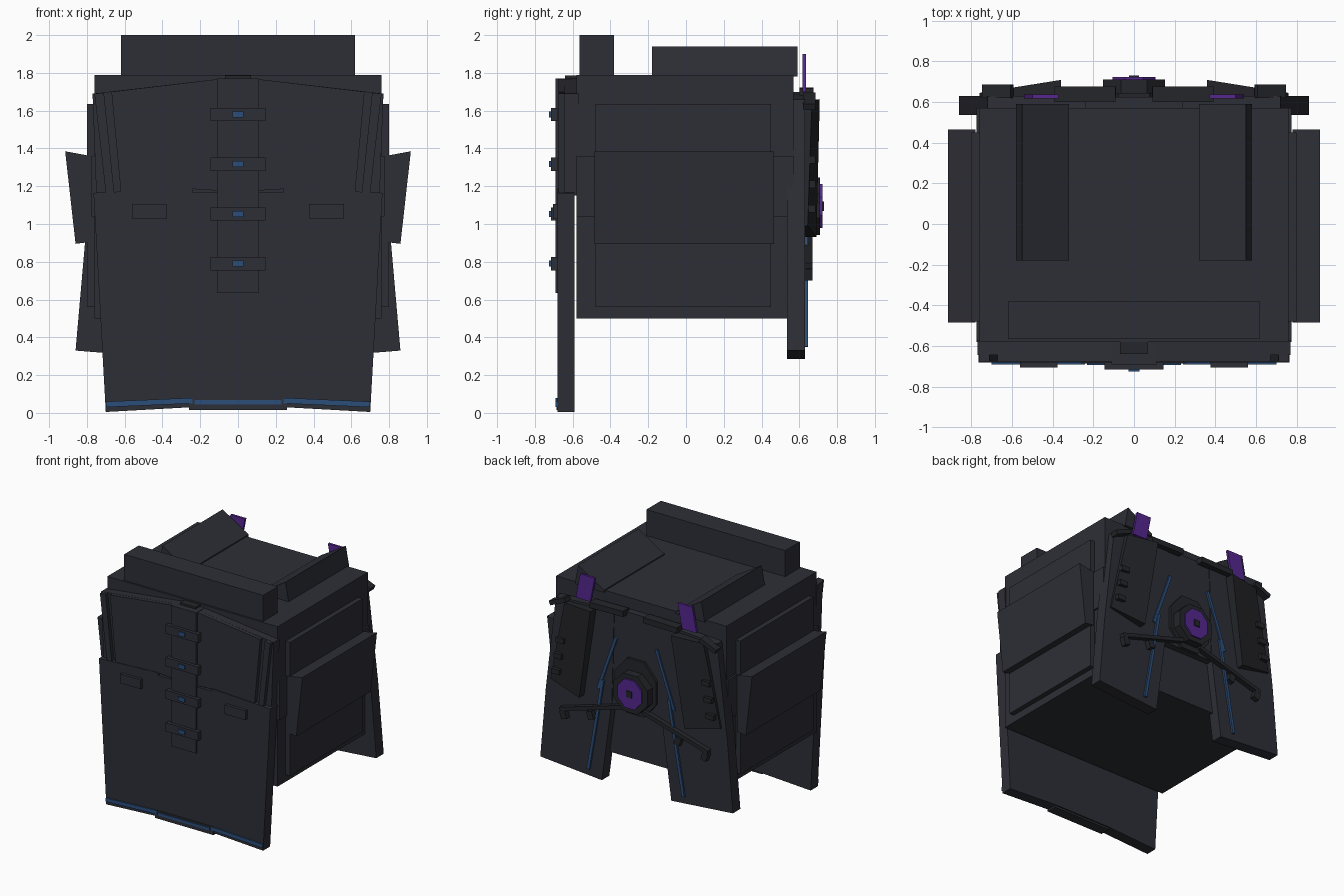
import bpy, bmesh
from math import cos, sin, pi, hypot

cube = bpy.data.objects.get("Cube")
if cube:
    bpy.data.objects.remove(cube)


def material(name, rgb):
    m = bpy.data.materials.new(name)
    m.use_nodes = True
    m.diffuse_color = (*rgb, 1)
    m.node_tree.nodes["Principled BSDF"].inputs["Base Color"].default_value = (*rgb, 1)
    return m


SLATE = material("slate", (0.027, 0.028, 0.037))
CHARCOAL = material("charcoal", (0.018, 0.019, 0.023))
BLUE = material("blue", (0.024, 0.074, 0.19))
PURPLE = material("purple", (0.09, 0.02, 0.27))


def prism(name, pts, y0, y1, mat=SLATE):
    """Extrude an x-z outline from y0 to y1; y1 may be a function of x."""
    far = y1 if callable(y1) else lambda x: y1
    bm = bmesh.new()
    a = [bm.verts.new((x, y0, z)) for x, z in pts]
    b = [bm.verts.new((x, far(x), z)) for x, z in pts]
    bm.faces.new(a)
    bm.faces.new(b[::-1])
    n = len(pts)
    for i in range(n):
        j = (i + 1) % n
        bm.faces.new((a[i], b[i], b[j], a[j]))
    bmesh.ops.recalc_face_normals(bm, faces=bm.faces)
    me = bpy.data.meshes.new(name)
    bm.to_mesh(me)
    bm.free()
    me.materials.append(mat)
    ob = bpy.data.objects.new(name, me)
    bpy.context.collection.objects.link(ob)
    return ob


def box(name, x0, x1, y0, y1, z0, z1, mat=SLATE):
    return prism(name, [(x0, z0), (x1, z0), (x1, z1), (x0, z1)], y0, y1, mat)


def pair(name, pts, y0, y1, mat=SLATE):
    """The same part on the left (+x) and the right (-x)."""
    for side, s in (("left", 1), ("right", -1)):
        prism(f"{side}_{name}", [(s * x, z) for x, z in pts], y0, y1, mat)


def rect(x0, x1, z0, z1):
    return [(x0, z0), (x1, z0), (x1, z1), (x0, z1)]


def bar(p, q, w):
    """Outline of a straight strip of width w from p to q."""
    dx, dz = q[0] - p[0], q[1] - p[1]
    k = w / 2 / hypot(dx, dz)
    nx, nz = -dz * k, dx * k
    return [(p[0] + nx, p[1] + nz), (q[0] + nx, q[1] + nz),
            (q[0] - nx, q[1] - nz), (p[0] - nx, p[1] - nz)]


def octagon(rx, rz, cz):
    return [(rx * cos(pi / 8 + i * pi / 4), cz + rz * sin(pi / 8 + i * pi / 4)) for i in range(8)]


# Main body and top
box("body", -0.76, 0.76, -0.58, 0.57, 0.5, 1.79)
box("body_band", -0.775, 0.775, -0.58, 0.57, 1.04, 1.36)
box("front_top_bar", -0.62, 0.62, -0.565, -0.38, 1.78, 2.0)
pair("top_rail", [(0.32, 1.78), (0.32, 1.80), (0.55, 1.94), (0.58, 1.78)], -0.18, 0.59)

# Side panels and tilted pouches
pair("side_panel", rect(0.75, 0.80, 0.56, 1.635), -0.48, 0.45)
pair("side_pouch", [(0.78, 1.36), (0.915, 1.385), (0.86, 0.895), (0.78, 0.905)], -0.485, 0.465)

# Front lower plate
prism("front_lower_plate",
      [(-0.70, 0.005), (-0.25, 0.03), (0.25, 0.03), (0.70, 0.005), (0.765, 1.165),
       (0.24, 1.19), (0.24, 1.17), (-0.24, 1.17), (-0.24, 1.19), (-0.765, 1.165)],
      -0.68, -0.59)
box("front_hem", -0.26, 0.26, -0.685, -0.6, 0.015, 0.08)
box("front_hem_stripe", -0.23, 0.23, -0.692, -0.685, 0.045, 0.068, BLUE)
pair("hem_stripe", [(0.24, 0.05), (0.70, 0.03), (0.70, 0.06), (0.24, 0.08)], -0.69, -0.68, BLUE)

# Front upper plate with raised panel and edge strips
pair("front_upper_plate", [(0, 1.15), (0.75, 1.15), (0.77, 1.69), (0.08, 1.77), (0, 1.77)],
     -0.645, -0.57)
pair("front_raised_panel", [(0, 1.17), (0.24, 1.185), (0.62, 1.165), (0.67, 1.70),
                            (0.08, 1.77), (0, 1.77)], -0.675, -0.64)
pair("front_edge_strip", [(0.655, 1.165), (0.70, 1.165), (0.76, 1.69), (0.71, 1.695)],
     -0.675, -0.64)
pair("front_tab", rect(0.375, 0.56, 1.03, 1.105), -0.705, -0.675)

# Front spine and its clips
box("front_spine", -0.11, 0.11, -0.69, -0.6, 0.635, 1.77)
box("spine_cap", -0.07, 0.07, -0.64, -0.57, 1.7, 1.785, CHARCOAL)
for i in range(4):
    z = 0.79 + i * 0.2633
    box(f"spine_clip_{i + 1}", -0.145, 0.145, -0.715, -0.68, z - 0.035, z + 0.035)
    box(f"spine_light_{i + 1}", -0.028, 0.028, -0.724, -0.714, z - 0.016, z + 0.016, BLUE)

# Back plate with two legs
pair("back_leg", [(0.20, 1.69), (0.72, 1.66), (0.81, 0.9), (0.86, 0.33), (0.31, 0.285),
                  (0.22, 0.95)], 0.535, 0.63)
box("back_centre_plate", -0.24, 0.24, 0.56, 0.625, 0.9, 1.70)
pair("back_tag", [(0.50, 1.9), (0.37, 1.9), (0.41, 1.70), (0.54, 1.70)], 0.617, 0.636, PURPLE)
pair("upper_back_stripe", bar((0.18, 1.47), (0.34, 1.02), 0.024), 0.62, 0.64, BLUE)
pair("lower_back_stripe", bar((0.295, 1.10), (0.425, 0.35), 0.024), 0.62, 0.645, BLUE)

# Raised sloping wings on the back
pair("back_wing", [(0.36, 1.66), (0.62, 1.65), (0.76, 0.99), (0.47, 0.93)], 0.62,
     lambda x: 0.705 - 0.16 * (abs(x) - 0.38), CHARCOAL)
pair("wing_top_bar", bar((0.09, 1.70), (0.39, 1.695), 0.045), 0.6, 0.675, CHARCOAL)
pair("wing_hook", bar((0.60, 1.68), (0.74, 1.62), 0.035), 0.62, 0.685, CHARCOAL)
for i in range(3):
    z = 1.08 + i * 0.13
    x = 0.69 - 0.02 * i
    pair(f"wing_stud_{i + 1}", rect(x - 0.035, x + 0.035, z - 0.02, z + 0.02), 0.64, 0.685, CHARCOAL)

# Back medallion
prism("medallion_base", octagon(0.20, 0.24, 1.12), 0.61, 0.645, CHARCOAL)
prism("medallion_ring", octagon(0.165, 0.165, 1.095), 0.63, 0.71, CHARCOAL)
prism("medallion_gem", octagon(0.115, 0.125, 1.095), 0.70, 0.722, PURPLE)
box("medallion_core", -0.025, 0.025, 0.715, 0.73, 1.07, 1.12, CHARCOAL)

# Crossing rods and hanging weights below the medallion
pair("back_rod", bar((0.08, 0.95), (0.66, 0.78), 0.03), 0.63, 0.67, CHARCOAL)
for i, (x, z) in enumerate(((0.62, 0.74), (0.38, 0.80))):
    pair(f"rod_weight_{i + 1}", bar((x, z - 0.03), (x + 0.02, z + 0.03), 0.05), 0.63, 0.67, CHARCOAL)
